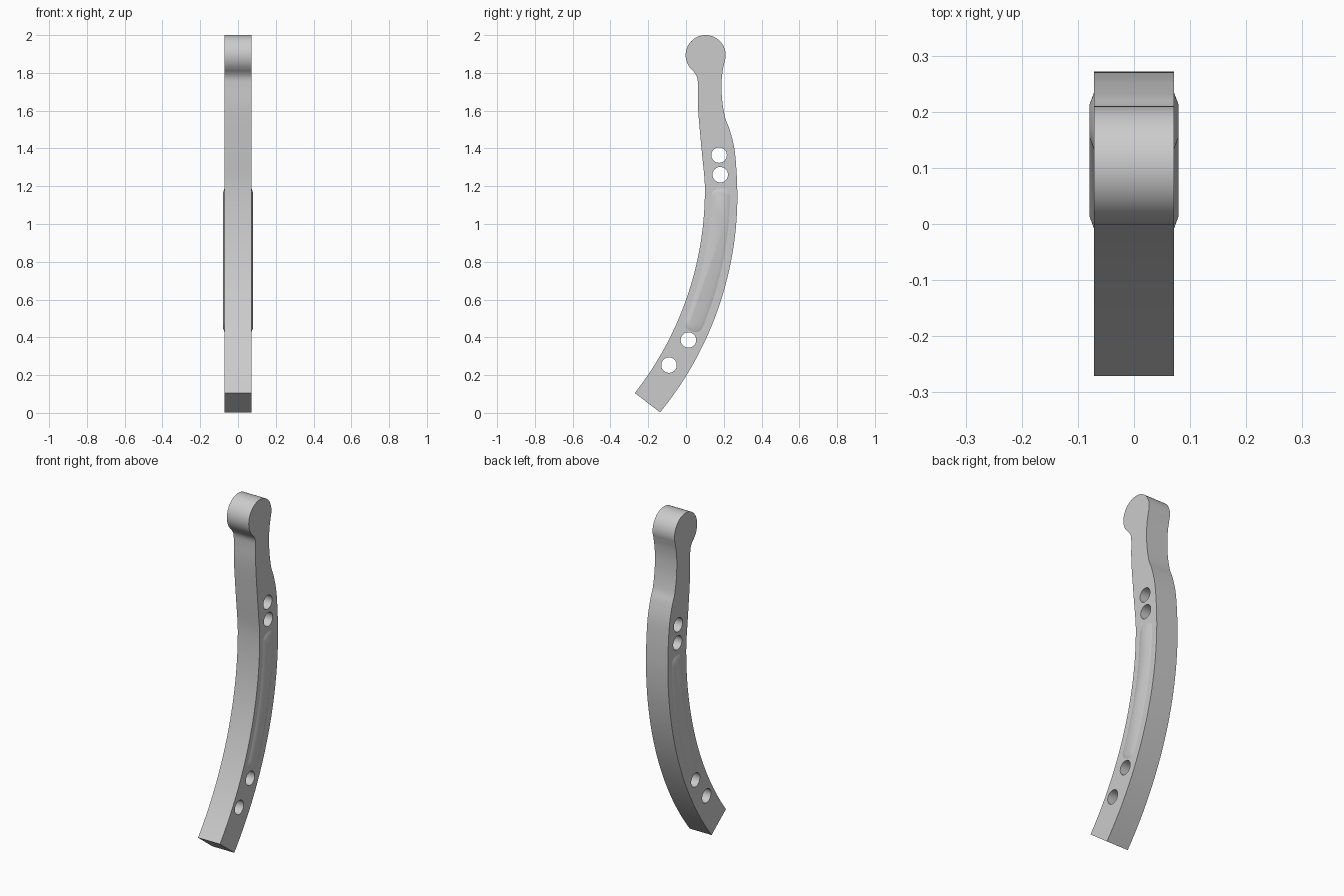
import bpy, bmesh
from math import sin, cos, pi, asin, radians
from mathutils import Vector

if "Cube" in bpy.data.objects:
    bpy.data.objects.remove(bpy.data.objects["Cube"])

HALF = 0.0715                      # half thickness of the plate


def arc(cy, cz, r, a0, a1, n):
    return [(cy + r * cos(a0 + (a1 - a0) * i / n), cz + r * sin(a0 + (a1 - a0) * i / n))
            for i in range(n + 1)]


def sweep(top, bottom, n=28):
    """Arc with vertical tangent at top, running down to bottom."""
    dy, dz = top[0] - bottom[0], top[1] - bottom[1]
    r = (dy * dy + dz * dz) / (2 * dy)
    return arc(top[0] - r, top[1], r, 0, -asin(dz / r), n)


def spline(pts, n=6):
    """Catmull-Rom through pts, leaving out the first and last guide point."""
    out = []
    for i in range(1, len(pts) - 2):
        a, b, c, d = (Vector(p) for p in pts[i - 1:i + 3])
        for k in range(n):
            t = k / n
            p = 0.5 * (2 * b + (c - a) * t + (2 * a - 5 * b + 4 * c - d) * t * t
                       + (3 * b - a - 3 * c + d) * t ** 3)
            out.append((p.x, p.y))
    return out


def smooth(ob):
    bpy.ops.object.select_all(action='DESELECT')
    ob.select_set(True)
    bpy.context.view_layer.objects.active = ob
    bpy.ops.object.shade_smooth_by_angle(angle=radians(30))


# Plate outline in (y, z): outer sweep, back of neck, round head, front of neck, inner sweep
outer = sweep((0.272, 1.15), (-0.137, 0.003))[::-1]
back = spline([(0.272, 1.10), (0.272, 1.15), (0.268, 1.27), (0.256, 1.40), (0.231, 1.50),
               (0.208, 1.56), (0.192, 1.65), (0.188, 1.74), (0.194, 1.81), (0.204, 1.858),
               (0.210, 1.89)])[1:]
head = arc(0.104, 1.894, 0.106, radians(-20), radians(222), 40)
front = spline([(0.01, 1.85), head[-1], (0.047, 1.799), (0.06, 1.772), (0.063, 1.73),
                (0.064, 1.61), (0.082, 1.40), (0.097, 1.25), (0.1, 1.18), (0.1, 1.1)])[1:]
inner = sweep((0.1, 1.18), (-0.271, 0.105))
loops = [outer + back + head + front + inner]

# Four through holes
for y, z in [(0.175, 1.365), (0.181, 1.261), (0.013, 0.386), (-0.09, 0.253)]:
    loops.append(arc(y, z, 0.041, 0, 2 * pi, 32)[:-1])

curve = bpy.data.curves.new("plate_profile", 'CURVE')
curve.dimensions = '2D'
curve.fill_mode = 'BOTH'
curve.extrude = HALF
for pts in loops:
    sp = curve.splines.new('POLY')
    sp.points.add(len(pts) - 1)
    for p, (y, z) in zip(sp.points, pts):
        p.co = (y, z, 0, 1)
    sp.use_cyclic_u = True
plate = bpy.data.objects.new("curved_plate", curve)
bpy.context.collection.objects.link(plate)
bpy.context.view_layer.objects.active = plate
plate.select_set(True)
bpy.ops.object.convert(target='MESH')
plate = bpy.context.object
plate.name = "curved_plate"
bm = bmesh.new()
bm.from_mesh(plate.data)
for v in bm.verts:                 # stand the profile up in the y-z plane
    v.co = (v.co.z, v.co.x, v.co.y)
bmesh.ops.remove_doubles(bm, verts=bm.verts, dist=1e-5)
bmesh.ops.recalc_face_normals(bm, faces=bm.faces)
bm.to_mesh(plate.data)
bm.free()
smooth(plate)

# Raised grip on each side: rounded bar bent along the sweep, with sloped edge
CY, CZ, R = -1.647, 1.18, 1.831


def grip_ring(inset):
    s0, s1, w, rad = -0.008 + inset, 0.768 - inset, 0.05 - inset, 0.042 - inset
    ring = []
    for s, o, a in [(s1 - rad, w - rad, 0), (s0 + rad, w - rad, pi / 2),
                    (s0 + rad, rad - w, pi), (s1 - rad, rad - w, 1.5 * pi)]:
        ring += arc(s, o, rad, a, a + pi / 2, 8)
        if a in (pi / 2, 1.5 * pi):
            continue
    out = []
    for i, (s, o) in enumerate(ring):
        s2, o2 = ring[(i + 1) % len(ring)]
        n = 24 if i in (8, 26) else 1      # subdivide the long sides
        out += [(s + (s2 - s) * k / n, o + (o2 - o) * k / n) for k in range(n)]
    return [(CY + (R + o) * cos(s / R), CZ - (R + o) * sin(s / R)) for s, o in out]


for side, name in ((1, "right_grip"), (-1, "left_grip")):
    bm = bmesh.new()
    rings = [[bm.verts.new((side * x, y, z)) for y, z in grip_ring(d)]
             for d, x in ((0, HALF - 0.004), (0, HALF), (0.02, 0.079))]
    for a, b in zip(rings, rings[1:]):
        for i in range(len(a)):
            j = (i + 1) % len(a)
            bm.faces.new((a[i], a[j], b[j], b[i]))
    bm.faces.new(rings[-1])
    bm.faces.new(rings[0][::-1])
    bmesh.ops.recalc_face_normals(bm, faces=bm.faces)
    me = bpy.data.meshes.new(name)
    bm.to_mesh(me)
    bm.free()
    grip = bpy.data.objects.new(name, me)
    bpy.context.collection.objects.link(grip)
    smooth(grip)
